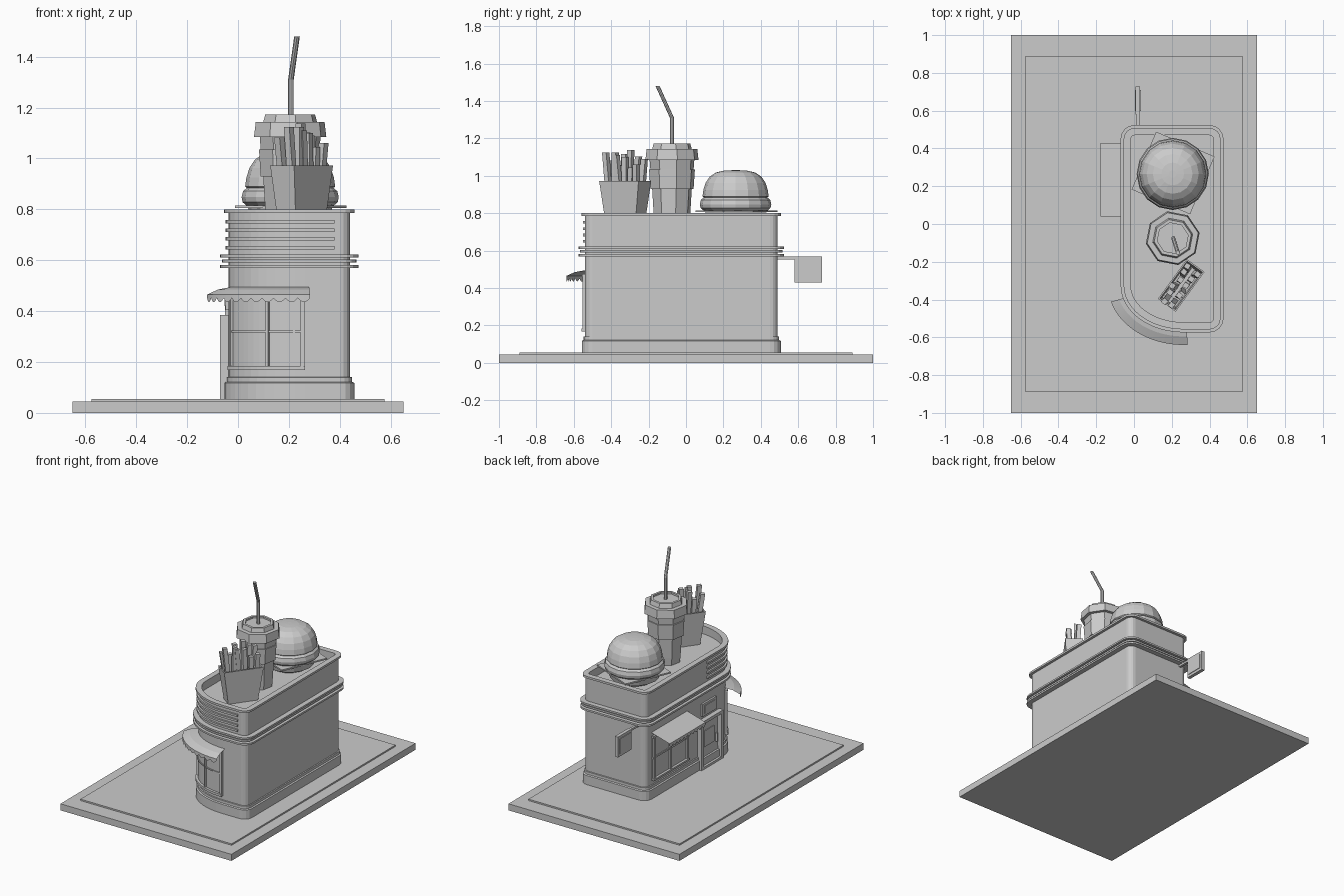
import bpy, bmesh, math, random
from math import sin, cos, radians, pi

if "Cube" in bpy.data.objects:
    bpy.data.objects.remove(bpy.data.objects["Cube"])

random.seed(4)


def grid(name, rows, loop=True, wrap=False, caps=(False, False), ends=False):
    """Skin rows of points; loop closes each row, wrap joins last row to first."""
    bm = bmesh.new()
    vs = [[bm.verts.new(p) for p in r] for r in rows]
    n = len(rows[0])
    for i in range(len(rows) if wrap else len(rows) - 1):
        a, b = vs[i], vs[(i + 1) % len(rows)]
        for j in range(n if loop else n - 1):
            k = (j + 1) % n
            bm.faces.new((a[j], a[k], b[k], b[j]))
    if caps[0]:
        bm.faces.new(vs[0])
    if caps[1]:
        bm.faces.new(vs[-1])
    if ends:
        bm.faces.new([r[0] for r in vs])
        bm.faces.new([r[-1] for r in vs])
    bmesh.ops.recalc_face_normals(bm, faces=bm.faces)
    me = bpy.data.meshes.new(name)
    bm.to_mesh(me)
    bm.free()
    ob = bpy.data.objects.new(name, me)
    bpy.context.collection.objects.link(ob)
    return ob


def rect(cx, cy, hx, hy, z, ang=0):
    c, s = cos(ang), sin(ang)
    return [(cx + u * hx * c - v * hy * s, cy + u * hx * s + v * hy * c, z)
            for u, v in ((-1, -1), (1, -1), (1, 1), (-1, 1))]


def box(name, x0, x1, y0, y1, z0, z1):
    a = ((x0 + x1) / 2, (y0 + y1) / 2, (x1 - x0) / 2, (y1 - y0) / 2)
    return grid(name, [rect(*a, z0), rect(*a, z1)], caps=(True, True))


def lathe(name, cx, cy, n, profile, turn=0):
    return grid(name, [[(cx + r * cos(turn + 2 * pi * i / n), cy + r * sin(turn + 2 * pi * i / n), z)
                        for i in range(n)] for r, z in profile], caps=(True, True))


def arc(off, a0=0, a1=90, n=12):
    """Big rounded front-left corner, 0 deg at the left wall, 90 at the front."""
    t = [radians(a0 + (a1 - a0) * i / n) for i in range(n + 1)]
    return [(.263 - (.30 + off) * cos(a), -.325 - (.215 + off) * sin(a)) for a in t]


def outline(off):
    pts = arc(off)
    for cx, cy, a0 in ((.40, -.50, -90), (.40, .45, 0), (.003, .45, 90)):
        pts += [(cx + (.04 + off) * cos(radians(a0 + 22.5 * i)),
                 cy + (.04 + off) * sin(radians(a0 + 22.5 * i))) for i in range(5)]
    return pts


def around(name, profile, path=outline, **kw):
    return grid(name, [[(x, y, z) for x, y in path(o)] for o, z in profile], **kw)


def band(name, o0, o1, z0, z1, path=outline, open_path=False):
    prof = [(o0, z0), (o1, z0), (o1, z1), (o0, z1)]
    return around(name, prof, path, wrap=True, loop=not open_path, ends=open_path)


# Ground slab
box("ground_slab", -.65, .65, -1, 1, 0, .045)
box("pavement", -.575, .575, -.89, .89, .04, .055)

# Building shell with sunken roof, skirting, trim bands and roof rim
around("walls_and_roof", [(0, .05), (0, .79), (-.02, .79), (-.02, .745)], caps=(True, True))
around("skirting", [(-.01, .055), (.017, .055), (.017, .118), (.008, .122), (.008, .14), (-.01, .142)])
for i, (o, z) in enumerate(((.034, .570), (.026, .591), (.034, .610))):
    band(f"trim_band_{i}", -.01, o, z, z + .012)
band("roof_rim", -.02, .018, .786, .8)

# Decorative slats around the curved corner
def slat_path(off):
    return [(-.037 - off, -.17)] + arc(off) + [(.38, -.54 - off)]

for i in range(4):
    z = .643 + i * .034
    band(f"slat_{i}", -.005, .012, z, z + .014, slat_path, True)

# Curved corner window
def part(a0, a1, n=12):
    return lambda off: arc(off, a0, a1, n)

band("corner_glass", -.005, .003, .18, .47, part(20, 88), True)
for n, z0, z1, o in (("sill", .168, .184, .02), ("mid_rail", .316, .324, .009), ("head", .462, .475, .016)):
    band("corner_window_" + n, -.005, o, z0, z1, part(18, 90), True)
for i, (a0, a1) in enumerate(((18, 21), (60.5, 62.5), (87, 90))):
    band(f"corner_window_post_{i}", -.005, .014, .17, .47, part(a0, a1, 1), True)


# Scalloped awnings, open cloth sheets
def awning(name, path, profile, scallops, n):
    rows = [[(x, y, z) for x, y in path(o)] for o, z in profile]
    x_y = path(profile[-1][0])
    zl = profile[-1][1]
    rows.append([(x, y, zl - .014 - .016 * abs(sin(pi * scallops * i / n)))
                 for i, (x, y) in enumerate(x_y)])
    grid(name, rows, loop=False)


awning("corner_awning", part(16, 93, 66), [(0, .495), (.055, .485), (.1, .465)], 11, 66)
awning("side_awning", lambda o: [(-.037 - o, .43 - .39 * i / 60) for i in range(61)],
       [(0, .5), (.07, .48), (.14, .46)], 10, 60)

# Side window
box("side_glass", -.041, -.03, .05, .42, .18, .47)
for i, y in enumerate((.05, .233, .41)):
    box(f"side_window_post_{i}", -.052, -.03, y - .008, y + .008, .17, .475)
for i, (z, d) in enumerate(((.17, .058), (.316, .046), (.462, .052))):
    box(f"side_window_rail_{i}", -d, -.03, .04, .425, z, z + .012)

# Door, its frame and the transom above
box("door", -.045, -.03, -.28, -.09, .055, .37)
box("door_step", -.07, -.03, -.31, -.07, .05, .07)
for i, y in enumerate((-.31, -.095)):
    box(f"door_jamb_{i}", -.07, -.03, y, y + .025, .055, .385)
box("door_lintel", -.07, -.03, -.31, -.07, .365, .385)
box("door_pane", -.05, -.03, -.24, -.13, .19, .3)
box("door_handle", -.058, -.04, -.265, -.257, .18, .24)
box("transom_frame", -.05, -.03, -.26, -.11, .405, .49)
box("transom_pane", -.054, -.03, -.24, -.13, .42, .475)

# Hanging sign at the back
box("sign_arm", .012, .028, .48, .6, .554, .568)
box("sign_board", .008, .032, .58, .727, .43, .57)
box("sign_panel", .004, .036, .598, .709, .448, .552)

# Burger
lathe("bottom_bun", .205, .265, 16, [(.12, .745), (.155, .765), (.165, .805)])
grid("cheese_slice", [rect(.207, .27, .168, .166, z, radians(-23)) for z in (.806, .816)], caps=(True, True))
lathe("patty", .205, .265, 16, [(.165, .81), (.187, .828), (.191, .848), (.185, .872), (.168, .886)])
lathe("top_bun", .205, .265, 16, [(.165, .88), (.177, .89), (.172, .925), (.16, .963), (.138, .996),
                                  (.105, 1.018), (.06, 1.028), (.02, 1.03)])

# Drink cup with sleeve, lid and bent straw
lathe("cup", .205, -.075, 8, [(.095, .745), (.1, .80), (.108, .93), (.118, .93), (.125, 1.035),
                              (.118, 1.035), (.122, 1.085)], .2)
lathe("cup_lid", .205, -.075, 8, [(.145, 1.085), (.138, 1.143), (.108, 1.143), (.1, 1.172),
                                  (.083, 1.172), (.083, 1.16)], .2)
grid("straw", [[(x + .011 * cos(k * pi / 4), y + .011 * sin(k * pi / 4), z) for k in range(8)]
               for x, y, z in ((.208, -.075, 1.15), (.208, -.075, 1.31), (.232, -.152, 1.48))],
     caps=(True, True))

# Fries box and fries
A = radians(54)
grid("fries_box", [rect(.25, -.325, .098, .043, .745, A), rect(.25, -.325, .13, .058, .972, A),
                   rect(.25, -.325, .122, .05, .972, A), rect(.25, -.325, .11, .044, .88, A)],
     caps=(True, True))
for i in range(12):
    u = -.088 + .176 * (i // 2) / 5
    v = -.022 if i % 2 else .022
    du, dv = u * .25 + random.uniform(-.02, .02), v * .5 + random.uniform(-.015, .015)
    top = random.uniform(1.04, 1.145)
    rows = []
    for a, b, z in ((u, v, .87), (u + du, v + dv, top)):
        rows.append(rect(.25 + a * cos(A) - b * sin(A), -.325 + a * sin(A) + b * cos(A),
                         .014, .014, z, A + random.uniform(-.1, .1)))
    grid(f"fry_{i}", rows, caps=(True, True))
